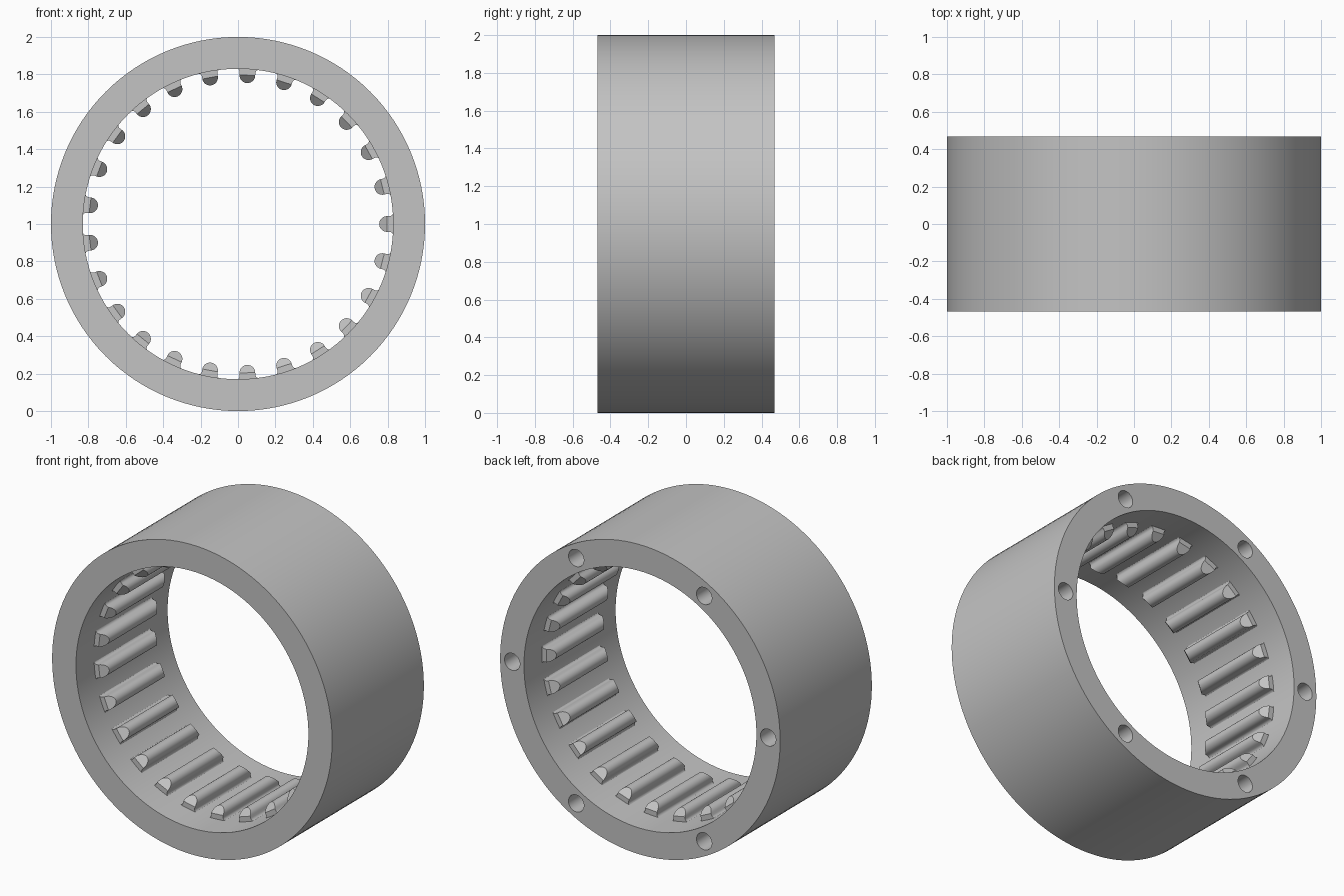
import bpy, bmesh
from math import sin, cos, pi, radians

HALF = 0.4675            # half the ring length along y
OUTER, BORE = 1.0, 0.83  # ring radii
TEETH, TOOTH_HALF = 25, 0.285
TIP_R, TIP_CENTRE = 0.042, 0.797
FILLET = 0.02

cube = bpy.data.objects.get("Cube")
if cube:
    bpy.data.objects.remove(cube, do_unlink=True)

# Single plain steel grey
steel = bpy.data.materials.new("steel_grey")
steel.use_nodes = True
GREY = (0.55, 0.55, 0.55, 1)
steel.diffuse_color = GREY
steel.node_tree.nodes["Principled BSDF"].inputs["Base Color"].default_value = GREY


def smooth(obj):
    bpy.ops.object.select_all(action="DESELECT")
    obj.select_set(True)
    bpy.context.view_layer.objects.active = obj
    bpy.ops.object.shade_smooth_by_angle(angle=radians(30))


def cylinder(name, radius, depth, location, sides):
    bpy.ops.mesh.primitive_cylinder_add(vertices=sides, radius=radius, depth=depth,
                                        location=location, rotation=(pi / 2, 0, 0))
    obj = bpy.context.object
    obj.name = name
    obj.data.materials.append(steel)
    return obj


def cut(target, cutter):
    mod = target.modifiers.new("cut", "BOOLEAN")
    mod.operation, mod.solver, mod.object = "DIFFERENCE", "EXACT", cutter
    bpy.context.view_layer.objects.active = target
    bpy.ops.object.modifier_apply(modifier=mod.name)
    bpy.data.objects.remove(cutter, do_unlink=True)


# Outer ring with a through bore
ring = cylinder("outer_ring", OUTER, 2 * HALF, (0, 0, 1), 128)
cut(ring, cylinder("bore_cutter", BORE, 3, (0, 0, 1), 128))

# Six blind bolt holes in the back face
for i in range(6):
    a = i * pi / 3
    place = (0.914 * cos(a), HALF, 1 + 0.914 * sin(a))
    cut(ring, cylinder("hole_cutter", 0.055, 0.6, place, 32))
smooth(ring)

# Half profile of a tooth as (radius, half width): root fillet, then round tip
half = [(BORE + 0.015, TIP_R + FILLET)]
for i in range(7):
    a = i / 6 * pi / 2
    half.append((BORE - FILLET + FILLET * cos(a), TIP_R + FILLET - FILLET * sin(a)))
for i in range(10):
    a = i / 9 * pi / 2
    half.append((TIP_CENTRE - TIP_R * sin(a), TIP_R * cos(a)))
half[-1] = (half[-1][0], 0)


def tooth_end(r):
    """Tooth length shrinks towards the tip, giving conical chamfered ends."""
    return TOOTH_HALF - max(0, TIP_CENTRE - r)


def add_tooth(bm, angle):
    c, s = cos(angle), sin(angle)

    def vert(r, w, y):
        return bm.verts.new((r * c - w * s, y, 1 + r * s + w * c))

    rows = {}
    for end in (-1, 1):
        left = [vert(r, w, end * tooth_end(r)) for r, w in half]
        right = [vert(r, -w, end * tooth_end(r)) for r, w in half[:-1]] + [left[-1]]
        rows[end] = (left, right)
        for i in range(len(half) - 1):   # end cap strips
            quad = [left[i], left[i + 1], right[i + 1], right[i]]
            bm.faces.new(list(dict.fromkeys(quad)))
    for side in (0, 1):                  # flanks and tip
        front, back = rows[-1][side], rows[1][side]
        for i in range(len(half) - 1):
            bm.faces.new([front[i], front[i + 1], back[i + 1], back[i]])
    (fl, fr), (bl, br) = rows[-1], rows[1]
    bm.faces.new([fl[0], fr[0], br[0], bl[0]])


# Internal teeth
bm = bmesh.new()
for i in range(TEETH):
    add_tooth(bm, 2 * pi * i / TEETH)
bmesh.ops.recalc_face_normals(bm, faces=bm.faces)
mesh = bpy.data.meshes.new("inner_teeth")
bm.to_mesh(mesh)
bm.free()
mesh.materials.append(steel)
teeth = bpy.data.objects.new("inner_teeth", mesh)
bpy.context.collection.objects.link(teeth)
smooth(teeth)
